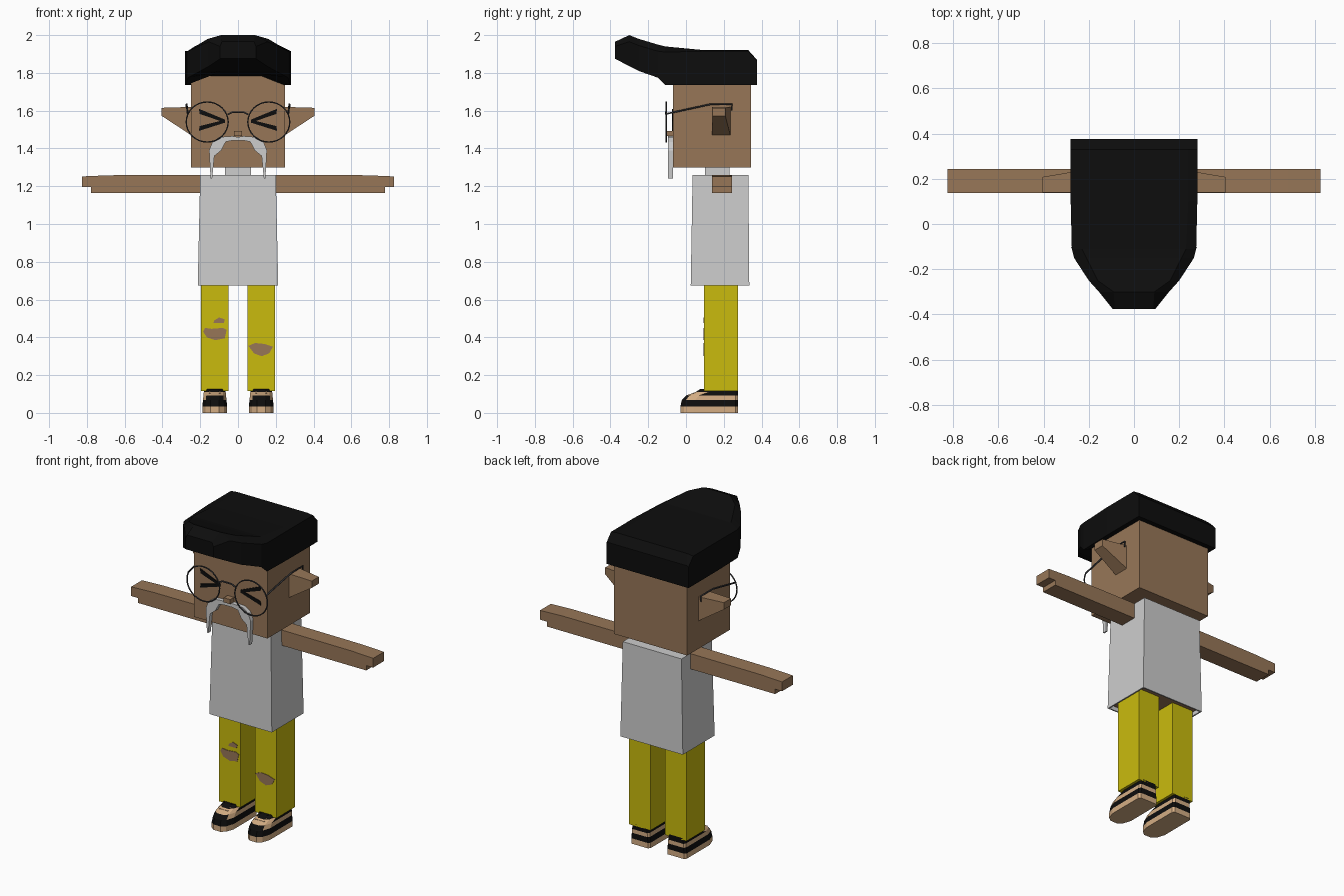
import bpy
import bmesh
from math import sin, cos, pi

cube = bpy.data.objects.get("Cube")
if cube:
    bpy.data.objects.remove(cube, do_unlink=True)


def material(name, r, g, b):
    m = bpy.data.materials.new(name)
    m.use_nodes = True
    m.diffuse_color = (r, g, b, 1)
    node = next(n for n in m.node_tree.nodes if n.type == 'BSDF_PRINCIPLED')
    node.inputs["Base Color"].default_value = (r, g, b, 1)
    node.inputs["Roughness"].default_value = 0.8
    return m


SKIN = material("skin brown", 0.31, 0.183, 0.097)
BLACK = material("black", 0.004, 0.004, 0.004)
WHITE = material("pale grey", 0.61, 0.61, 0.61)
YELLOW = material("yellow", 0.59, 0.50, 0.004)
BEIGE = material("beige", 0.66, 0.42, 0.23)
WIRE = material("dark wire", 0.04, 0.04, 0.045)


def loft(name, rings, mats, bands=None, paint=None):
    """Skin closed rings of points; bands gives a material slot per band, last one the end cap."""
    bm = bmesh.new()
    rows = [[bm.verts.new(p) for p in ring] for ring in rings]
    n = len(rows[0])
    bands = bands or [0] * len(rows)
    bm.faces.new(rows[0]).material_index = bands[0]
    bm.faces.new(rows[-1]).material_index = bands[-1]
    for k in range(len(rows) - 1):
        for i in range(n):
            j = (i + 1) % n
            f = bm.faces.new((rows[k][i], rows[k][j], rows[k + 1][j], rows[k + 1][i]))
            f.material_index = bands[k]
            if paint:
                f.material_index = paint(k, f.calc_center_median(), bands[k])
    bmesh.ops.recalc_face_normals(bm, faces=bm.faces)
    me = bpy.data.meshes.new(name)
    bm.to_mesh(me)
    bm.free()
    for m in mats:
        me.materials.append(m)
    ob = bpy.data.objects.new(name, me)
    bpy.context.collection.objects.link(ob)
    return ob


def rect(x0, x1, y0, y1, z):
    return [(x0, y0, z), (x1, y0, z), (x1, y1, z), (x0, y1, z)]


def box(name, x0, x1, y0, y1, z0, z1, mat):
    return loft(name, [rect(x0, x1, y0, y1, z0), rect(x0, x1, y0, y1, z1)], [mat])


def plate(name, outline, y0, y1, mat, s=1):
    """Prism of an x-z outline between two depths."""
    return loft(name, [[(s * x, y, z) for x, z in outline] for y in (y0, y1)], [mat])


def tube(name, points, radius, mat, closed=False):
    cu = bpy.data.curves.new(name, 'CURVE')
    cu.dimensions = '3D'
    cu.bevel_depth = radius
    cu.bevel_resolution = 1
    cu.use_fill_caps = True
    sp = cu.splines.new('POLY')
    sp.points.add(len(points) - 1)
    for p, co in zip(sp.points, points):
        p.co = (*co, 1)
    sp.use_cyclic_u = closed
    cu.materials.append(mat)
    ob = bpy.data.objects.new(name, cu)
    bpy.context.collection.objects.link(ob)


# Head, neck and nose
box("head", -0.25, 0.25, -0.07, 0.345, 1.30, 1.79, SKIN)
box("neck", -0.07, 0.07, 0.10, 0.23, 1.25, 1.30, WHITE)
box("nose", -0.022, 0.022, -0.108, -0.06, 1.465, 1.493, SKIN)

# Hair: sections from back to swept-up front
# (depth, half width, top half width, side bottom, middle bottom, shoulder, top)
hair = [
    (0.375, 0.28, 0.27, 1.735, 1.735, 1.865, 1.87),
    (0.33, 0.28, 0.24, 1.735, 1.735, 1.915, 1.92),
    (0.10, 0.28, 0.24, 1.735, 1.735, 1.915, 1.92),
    (-0.11, 0.275, 0.23, 1.735, 1.795, 1.91, 1.94),
    (-0.15, 0.265, 0.21, 1.775, 1.795, 1.915, 1.95),
    (-0.25, 0.20, 0.16, 1.81, 1.81, 1.945, 1.98),
    (-0.30, 0.155, 0.09, 1.835, 1.835, 1.965, 2.0),
    (-0.375, 0.095, 0.085, 1.875, 1.875, 1.94, 1.965),
]
rings = []
for y, w, wt, zb, zc, zs, zt in hair:
    half = [(0.45 * w, zc), (w, zb), (w, zs), (wt, zt)]
    rings.append([(x, y, z) for x, z in half] + [(-x, y, z) for x, z in reversed(half)])
loft("hair", rings, [BLACK])

# Torso with a hollow hem
loft("shirt", [rect(-0.20, 0.20, 0.035, 0.33, 1.26),
               rect(-0.213, 0.213, 0.025, 0.335, 0.675),
               rect(-0.205, 0.205, 0.033, 0.327, 0.675),
               rect(-0.205, 0.205, 0.033, 0.327, 0.70)],
     [WHITE, SKIN], [0, 0, 0, 1])

# Moustache
half = [(0.03, 1.465), (0.10, 1.46), (0.135, 1.435), (0.153, 1.39), (0.145, 1.24),
        (0.137, 1.24), (0.125, 1.36), (0.088, 1.39), (0.065, 1.435), (0.03, 1.442)]
for s, side in ((1, "left"), (-1, "right")):
    plate("moustache_" + side, [(0, 1.46)] + half + [(0, 1.442)], -0.095, -0.069, WHITE, s)

# Glasses bridge
tube("glasses_bridge", [(-0.054, -0.105, 1.58), (-0.03, -0.107, 1.592),
                        (0.03, -0.107, 1.592), (0.054, -0.105, 1.58)], 0.005, WIRE)


def sole_ring(cx, w, front, z):
    """Outline with a rounded toe."""
    half = [(0.35 * w, front), (0.75 * w, front + 0.02), (w, front + 0.07),
            (w, 0.262), (0.85 * w, 0.275)]
    return ([(cx + x, y, z) for x, y in half] +
            [(cx - x, y, z) for x, y in reversed(half)])


def shoe_paint(k, c, slot):
    """Black toe under the pale side stripe, pale tongue above it."""
    if k == 2 and c.y < 0.03:
        return 1
    if k == 3 and c.y < 0.10:
        return 0
    return slot


for s, side in ((1, "left"), (-1, "right")):
    # Ear
    loft("ear_" + side, [
        [(s * 0.24, 0.138, 1.465), (s * 0.24, 0.236, 1.465),
         (s * 0.24, 0.236, 1.62), (s * 0.24, 0.138, 1.62)],
        [(s * 0.405, 0.14, 1.573), (s * 0.405, 0.208, 1.573),
         (s * 0.405, 0.208, 1.615), (s * 0.405, 0.14, 1.615)]], [SKIN])
    # Arm with a step under the fingertips
    plate("arm_" + side, [(0.20, 1.165), (0.778, 1.165), (0.778, 1.195), (0.825, 1.195),
                          (0.825, 1.252), (0.68, 1.258), (0.20, 1.26)], 0.138, 0.243, SKIN, s)
    # Squeezed-shut eye
    plate("eye_upper_" + side, [(0.207, 1.61), (0.203, 1.583), (0.07, 1.537), (0.07, 1.553)],
          -0.075, -0.069, BLACK, s)
    plate("eye_lower_" + side, [(0.207, 1.493), (0.203, 1.518), (0.07, 1.552), (0.07, 1.536)],
          -0.0745, -0.069, BLACK, s)
    # Glasses rim and temple
    tube("glasses_rim_" + side,
         [(s * 0.163 + 0.111 * cos(a * pi / 16), -0.105, 1.54 + 0.106 * sin(a * pi / 16))
          for a in range(32)], 0.004, WIRE, True)
    tube("glasses_temple_" + side,
         [(s * 0.266, -0.105, 1.583), (s * 0.272, 0.13, 1.634),
          (s * 0.272, 0.243, 1.634), (s * 0.272, 0.243, 1.60)], 0.005, WIRE)
    # Trouser leg
    cx = s * 0.123
    box("trouser_leg_" + side, cx - 0.073, cx + 0.073, 0.095, 0.275, 0.115, 0.71, YELLOW)
    # Shoe, layered from sole to collar
    layers = [(0.066, -0.03, 0), (0.066, -0.03, 0.033), (0.062, -0.022, 0.068),
              (0.06, 0.0, 0.092), (0.058, 0.05, 0.11), (0.055, 0.075, 0.126)]
    loft("shoe_" + side, [sole_ring(cx, *layer) for layer in layers],
         [BEIGE, BLACK], [0, 1, 0, 1, 1, 1], shoe_paint)
    # Laces
    for i in range(2):
        y = 0.035 + 0.025 * i
        z = 0.106 + 0.01 * i
        box("lace_" + side, cx - 0.03, cx + 0.03, y, y + 0.012, z - 0.008, z, BEIGE)

# Torn knees
tears = {
    "right_knee_tear": [(-0.175, 0.45), (-0.14, 0.445), (-0.08, 0.45), (-0.06, 0.44),
                        (-0.07, 0.395), (-0.12, 0.385), (-0.165, 0.40), (-0.185, 0.43)],
    "right_small_tear": [(-0.13, 0.475), (-0.075, 0.475), (-0.07, 0.495),
                         (-0.10, 0.505), (-0.125, 0.49)],
    "left_knee_tear": [(0.055, 0.355), (0.09, 0.37), (0.14, 0.365), (0.185, 0.35),
                       (0.165, 0.315), (0.125, 0.30), (0.085, 0.315)],
}
for name, outline in tears.items():
    plate(name, outline, 0.092, 0.097, SKIN)
